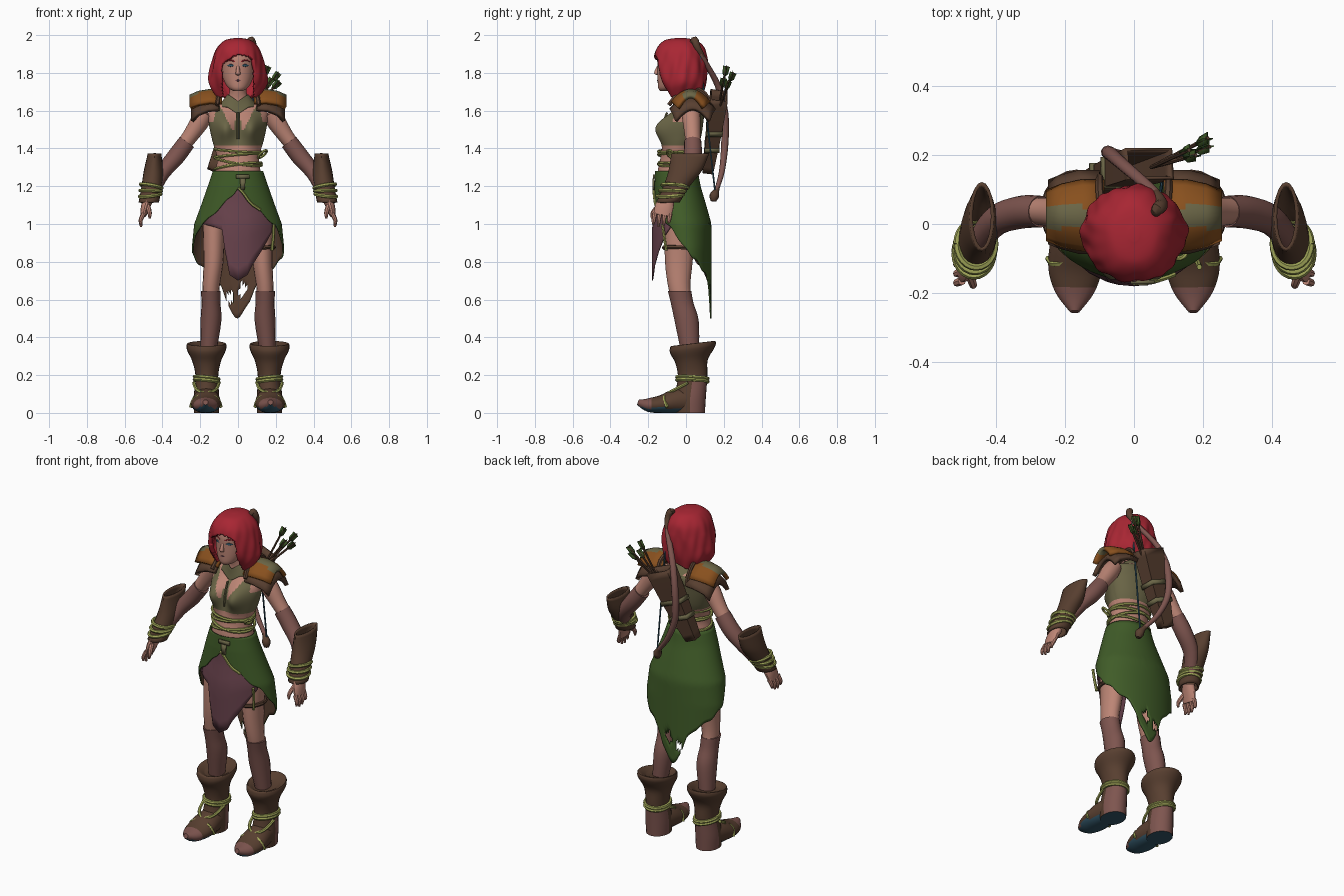
import bpy, bmesh, math
from mathutils import Vector

cube = bpy.data.objects.get("Cube")
if cube:
    bpy.data.objects.remove(cube, do_unlink=True)

X, Y, Z = Vector((1, 0, 0)), Vector((0, 1, 0)), Vector((0, 0, 1))
made = []


def colour(name, r, g, b):
    lin = [((c / 255 + 0.055) / 1.055) ** 2.4 for c in (r, g, b)] + [1]
    m = bpy.data.materials.new(name)
    m.use_nodes = True
    m.diffuse_color = lin
    m.node_tree.nodes["Principled BSDF"].inputs["Base Color"].default_value = lin
    return m


RED = colour("hair red", 168, 38, 51)
SKIN = colour("skin", 188, 133, 117)
OLIVE = colour("olive cloth", 106, 101, 70)
GREEN = colour("skirt green", 64, 92, 40)
BROWN = colour("leather brown", 88, 63, 48)
PLUM = colour("plum cloth", 104, 66, 76)
AMBER = colour("amber leather", 136, 80, 30)
ROPE = colour("rope lime", 160, 165, 88)
MAUVE = colour("mauve wrap", 126, 85, 79)
TEAL = colour("teal", 50, 86, 104)


def lerp(table, t):
    """Interpolate rows of a table keyed by their first value."""
    for p, q in zip(table, table[1:]):
        if t <= q[0]:
            f = max(0, (t - p[0]) / (q[0] - p[0]))
            return [a + (b - a) * f for a, b in zip(p[1:], q[1:])]
    return table[-1][1:]


def dense(pts, k):
    """Smooth a path with Catmull-Rom steps."""
    out, last = [], len(pts) - 1
    for i in range(last):
        q = [pts[max(0, min(last, i + d))] for d in (-1, 0, 1, 2)]
        for s in range(k):
            t = s / k
            out.append([b + 0.5 * t * (c - a + t * (2*a - 5*b + 4*c - d + t * (3*b - a - 3*c + d)))
                        for a, b, c, d in zip(*q)])
    return out + [list(pts[-1])]


def sheet(name, rows, mats, ring=False, caps=False, rule=None, drop=None,
          thick=0, inner=0, mirror=False, shape=None):
    """Skin a grid of points; rule picks a material for each face."""
    bm = bmesh.new()
    grid = [[bm.verts.new(shape(p) if shape else p) for p in r] for r in rows]
    n = len(rows[0])
    for r0, r1 in zip(grid, grid[1:]):
        for j in range(n if ring else n - 1):
            k = (j + 1) % n
            bm.faces.new((r0[j], r0[k], r1[k], r1[j]))
    if caps:
        bm.faces.new(grid[0])
        bm.faces.new(grid[-1])
    bmesh.ops.recalc_face_normals(bm, faces=bm.faces)
    if rule:
        for f in bm.faces:
            f.material_index = rule(f.calc_center_median(), f.normal)
    if drop:
        gone = [f for f in bm.faces if drop(f.calc_center_median())]
        bmesh.ops.delete(bm, geom=gone, context='FACES')
    me = bpy.data.meshes.new(name)
    bm.to_mesh(me)
    bm.free()
    for m in mats if isinstance(mats, list) else [mats]:
        me.materials.append(m)
    ob = bpy.data.objects.new(name, me)
    bpy.context.collection.objects.link(ob)
    if thick:
        s = ob.modifiers.new("thickness", 'SOLIDIFY')
        s.thickness, s.material_offset = thick, inner
    if mirror:
        ob.modifiers.new("mirror", 'MIRROR')
    made.append(ob)


def loft(name, pts, mats, n=16, k=4, flat=False, phase=0, caps=True, **kw):
    """Ellipses (x, y, z, a, b) skinned along a path, level if flat."""
    rows, u, pts = [], None, dense(pts, k)
    for i, p in enumerate(pts):
        if flat:
            u, v = X, Y
        else:
            t = (Vector(pts[min(i + 1, len(pts) - 1)][:3]) - Vector(pts[max(i - 1, 0)][:3])).normalized()
            u = (u - t * u.dot(t)) if u else (Y if abs(t.y) < 0.8 else Z).cross(t)
            u.normalize()
            v = t.cross(u)
        ang = [phase + math.tau * j / n for j in range(n)]
        rows.append([Vector(p[:3]) + u * p[3] * math.cos(a) + v * p[4] * math.sin(a) for a in ang])
    sheet(name, rows, mats, ring=True, caps=caps, **kw)


def cord(name, pts, r, mat, k=4, **kw):
    loft(name, [(*p, r, r) for p in pts], mat, n=6, k=k, **kw)


def band(name, x, y, z, a, b, r, mat, tilt=0, **kw):
    turn = [math.tau * i / 24 for i in range(25)]
    cord(name, [(x + a * math.cos(t), y + b * math.sin(t), z + tilt * math.cos(t + 0.6)) for t in turn],
         r, mat, k=1, **kw)


# Torso with painted top
def bust(p):
    if p.y < 0:
        p.y -= 0.062 * math.exp(-((abs(p.x) - 0.07) / 0.052) ** 2 - ((p.z - 1.505) / 0.075) ** 2)
    return p


def top_rule(c, n):
    x = abs(c.x)
    slot = c.y < 0 and c.z > 1.5 and 0.015 < x < 0.032 + 0.5 * (c.z - 1.5)
    armhole = c.y < 0.02 and c.z > 1.54 and x > 0.118 + 0.2 * (1.6 - c.z)
    return int(1.415 < c.z < 1.625 and not slot and not armhole)


loft("torso", [(0, 0, 1.02, .14, .09), (0, -.03, 1.15, .155, .115), (0, -.05, 1.27, .122, .1),
               (0, -.045, 1.35, .112, .09), (0, -.02, 1.45, .138, .097), (0, -.005, 1.54, .155, .097),
               (0, .02, 1.61, .15, .075), (0, .01, 1.65, .08, .058), (0, -.005, 1.69, .047, .048),
               (0, -.025, 1.77, .045, .048)], [SKIN, OLIVE], n=130, k=12, flat=True, shape=bust, rule=top_rule)
loft("scarf", [(0, .01, 1.62, .105, .085), (0, 0, 1.655, .08, .07), (0, -.01, 1.685, .056, .058)],
     OLIVE, n=32, flat=True, caps=False, thick=.008,
     shape=lambda p: p - Z * max(0, -p.y - .02) * max(0, .06 - abs(p.x)) * 12)
cord("chest_cord", [(0, -.1, 1.59), (0, -.125, 1.52), (0, -.135, 1.45)], .007, OLIVE)
for i, tilt in enumerate((.02, -.025, .012, -.01)):
    band("waist_cord", 0, -.043, 1.305 + .028 * i, .124, .103, .008, ROPE, tilt)
band("waist_loop", .13, -.08, 1.37, .022, .02, .007, ROPE, .02)

# Head and face
loft("head", [(0, -.115, 1.703, .02, .02), (0, -.095, 1.72, .05, .052), (0, -.07, 1.76, .075, .08),
              (0, -.055, 1.82, .088, .096), (0, -.05, 1.88, .09, .1), (0, -.045, 1.94, .07, .08),
              (0, -.045, 1.965, .03, .04)], SKIN, n=32, flat=True)
loft("nose", [(0, -.143, 1.84, .008, .008), (0, -.153, 1.815, .01, .012), (0, -.156, 1.795, .013, .012),
              (0, -.142, 1.787, .009, .009)], SKIN, n=10, flat=True)
cord("lips", [(-.024, -.137, 1.758), (0, -.149, 1.76), (.024, -.137, 1.758)], .005, PLUM)
loft("eye", [(.02, -.147, 1.838, .002, .002), (.038, -.141, 1.84, .008, .006), (.056, -.129, 1.838, .002, .002)],
     TEAL, n=8, mirror=True)
cord("eyebrow", [(.016, -.149, 1.859), (.04, -.141, 1.868), (.062, -.122, 1.86)], .004, RED, mirror=True)


# Wavy bob with an opening for the face
def wave(p):
    a = math.atan2(p.y + .03, p.x)
    fade = max(0, min(1, (1.975 - p.z) / .12))
    s = 1 + fade * (.022 * math.sin(8 * a + 22 * p.z) + .015 * math.sin(15 * a - 25 * p.z))
    return Vector((p.x * s, (p.y + .03) * s - .03, p.z + .012 * fade * math.sin(5 * a)))


loft("hair", [(0, -.03, 1.985, .015, .02), (0, -.03, 1.972, .07, .085), (0, -.03, 1.93, .112, .128),
              (0, -.03, 1.87, .135, .142), (0, -.028, 1.8, .15, .14), (0, -.02, 1.74, .152, .125),
              (0, -.01, 1.68, .118, .1)], RED, n=120, k=9, flat=True, shape=wave, thick=.02,
     drop=lambda c: c.z < 1.7 and c.y < 0 and abs(c.x) < .07
     or c.y < -.06 and abs(c.x) < .086 and c.z < 1.897 - 5.5 * (c.x - .012) ** 2)

# Skirt with a long pointed back
CUT = [(.5, 0, .24, .135), (.87, 0, .245, .135), (1.0, -.015, .232, .15), (1.1, -.03, .195, .137),
       (1.2, -.045, .16, .122), (1.28, -.05, .133, .113)]
HEM = [(0, 1.19), (25, 1.1), (45, 1.03), (65, .97), (88, .87), (125, .78), (148, .72), (158, .67),
       (165, .59), (176, .51), (180, .5)]


def skirt_point(phi, z, grow=0):
    cy, a, b = lerp(CUT, z)
    return Vector(((a + grow) * math.sin(phi), cy - (b + grow) * math.cos(phi), z))


def hem(phi):
    return lerp(HEM, abs(math.degrees(phi)))[0] + .007 * math.sin(13 * phi)


turns = [math.tau * j / 120 - math.pi for j in range(120)]
sheet("skirt", [[skirt_point(p, 1.28 + (hem(p) - 1.28) * v / 26) for p in turns] for v in range(27)],
      [GREEN, BROWN], ring=True, thick=.008, inner=1,
      drop=lambda c: c.y > 0 and any(((c.x - x) / .022) ** 2 + ((c.z - z) / .035) ** 2 < 1
                                     for x, z in ((-.045, .61), (.025, .65))))
cord("skirt_trim", [skirt_point(p / 10, hem(p / 10), .004) for p in range(0, 7)], .008, ROPE)
sheet("buckle", [[(x, -.175, z) for x in (-.01, .06)] for z in (1.24, 1.262)], OLIVE, thick=.012)
sheet("buckle_tongue", [[(.025 - w, -.178, z), (.025 + w, -.178, z)] for z, w in ((1.18, .01), (1.24, .016))],
      OLIVE, thick=.012)

# Ragged front panel tucked under the skirt: column x, top z, bottom z
PANEL = [(-.185, 1.06, 1.0), (-.13, 1.14, .985), (-.085, 1.2, .97), (-.07, 1.21, .86), (-.045, 1.22, .73),
         (0, 1.22, .7), (.05, 1.22, .73), (.075, 1.21, .78), (.12, 1.16, .85), (.17, 1.09, .94), (.195, 1.03, .98)]


def panel_y(x, z):
    cy, a, b = lerp(CUT, max(z, 1.0))
    out = max(0, min(1, (1.12 - z) * 8)) * (1 - (x / .2) ** 2)
    return cy - b * math.sqrt(max(.1, 1 - (x / a) ** 2)) + .012 - .028 * out


sheet("front_panel", [[(x, panel_y(x, z), z) for z in (t + (b - t) * v / 8 for v in range(9))]
                      for x, t, b in PANEL], PLUM, thick=.006)

# Legs and boots
loft("leg", [(.1, -.02, 1.1, .08, .085), (.125, -.03, 1.0, .062, .083), (.13, -.038, .8, .053, .073),
             (.143, -.035, .66, .045, .058), (.145, -.01, .55, .044, .055)], SKIN, flat=True, mirror=True)
loft("stocking", [(.145, -.034, .645, .052, .062), (.143, -.02, .58, .05, .06), (.143, .003, .49, .055, .064),
                  (.155, .02, .34, .044, .05)], MAUVE, flat=True, mirror=True)
loft("boot_shaft", [(.167, .02, 0, .066, .08), (.167, .022, .08, .068, .083), (.165, .035, .19, .06, .078),
                    (.166, .03, .27, .075, .085), (.167, .033, .325, .1, .115), (.167, .036, .35, .106, .122),
                    (.167, .036, .367, .098, .113), (.165, .03, .345, .06, .07)], [BROWN, TEAL, MAUVE],
     n=24, flat=True, mirror=True, shape=lambda p: p + Z * (p.z > .2) * .12 * (p.y - .03),
     rule=lambda c, n: 1 if c.z < .001 else 2 if c.z < .15 and c.y > .03 else 0)
loft("boot_foot", [(.167, .04, .07, .06, .07), (.168, -.05, .062, .075, .066), (.171, -.13, .046, .078, .048),
                   (.172, -.2, .042, .056, .036), (.172, -.255, .056, .014, .014)], [BROWN, TEAL, MAUVE], n=20,
     mirror=True, shape=lambda p: Vector((p.x, p.y, max(p.z, 0))),
     rule=lambda c, n: 1 if n.z < -.6 else 2 if c.y < -.18 else 0)
for z in (.17, .185):
    band("ankle_cord", .166, .034, z, .064, .082, .01, ROPE, .008, mirror=True)
for s in (-1, 1):
    cord("foot_cord", [(.167 + s * .067, .01, .16), (.168 + s * .05, -.06, .123), (.17, -.1, .1),
                       (.17 - s * .06, -.115, .077), (.17 - s * .08, -.1, .03)], .009, ROPE, mirror=True)
band("thigh_garter", .13, -.037, .87, .06, .08, .011, BROWN, .008)
cord("garter_cord", [(.19, -.125, 1.0), (.187, -.115, .93), (.18, -.105, .86)], .008, ROPE)

# Arms, bracers and hands
loft("upper_arm", [(.17, .025, 1.59, .045, .05), (.2, .03, 1.545, .05, .048), (.25, .035, 1.47, .042, .042),
                   (.31, .04, 1.39, .036, .038)], SKIN, mirror=True)
loft("sleeve", [(.27, .036, 1.435, .046, .046), (.33, .034, 1.355, .047, .048), (.4, .01, 1.27, .04, .044),
                (.45, -.05, 1.17, .033, .036)], MAUVE, mirror=True)
loft("bracer", [(.442, .022, 1.372, .036, .1), (.447, -.005, 1.28, .052, .088), (.457, -.05, 1.2, .054, .07),
                (.472, -.095, 1.115, .054, .062)], BROWN, n=20, flat=True, caps=False, thick=.01, mirror=True)
for i in range(3):
    band("wrist_cord", .459 + .003 * i, -.058 - .013 * i, 1.2 - .024 * i, .056, .068, .01, ROPE,
         .012 - .01 * i, mirror=True)
loft("palm", [(.472, -.095, 1.14, .028, .038), (.49, -.115, 1.09, .024, .05), (.502, -.125, 1.045, .016, .046)],
     SKIN, n=14, mirror=True)
for i in range(4):
    y, drop = -.165 + .027 * i, (.012, 0, .004, .02)[i]
    loft("finger", [(.5, y, 1.055, .012, .013), (.515, y - .006, 1.02, .011, .011),
                    (.513, y - .008, .985 + drop, .006, .006)], SKIN, n=8, mirror=True)
loft("thumb", [(.48, -.14, 1.1, .014, .015), (.468, -.175, 1.06, .012, .012), (.468, -.18, 1.03, .006, .006)],
     SKIN, n=8, mirror=True)

# Layered shoulder plates, narrower towards the arm
for name, prof, mats, mid, half, bend in (
        ("shoulder_plate", [(.085, 1.712), (.15, 1.715), (.21, 1.705), (.256, 1.685)], [AMBER, OLIVE], .025, .105, 6),
        ("shoulder_underplate", [(.1, 1.68), (.16, 1.675), (.22, 1.65), (.25, 1.615)], [BROWN, BROWN], .035, .122, 4.5)):
    sheet(name, [[(x, mid + s * (half - max(0, x - .18) * .4), z - bend * (s * half) ** 2)
                  for s in (j / 6 - 1 for j in range(13))] for x, z in prof],
          mats, thick=.022, mirror=True, rule=lambda c, n: int(abs(c.y - .02) < .03))
cord("shoulder_strap", [(.11, -.09, 1.63), (.1, -.04, 1.69), (.095, .03, 1.72), (.1, .1, 1.69), (.1, .135, 1.62)],
     .012, BROWN, mirror=True)

# Quiver and arrows
loft("quiver", [(-.13, .115, 1.28, .05, .04), (-.04, .145, 1.48, .085, .055), (.045, .175, 1.68, .105, .065)],
     BROWN, n=4, phase=math.pi / 4, caps=False, thick=.012)
for x, y, z, s in ((-.03, .15, 1.5, .92), (-.07, .137, 1.41, .82)):
    loft("quiver_band", [(x - .005, y, z - .012, .105 * s, .068 * s), (x + .005, y, z + .012, .107 * s, .069 * s)],
         OLIVE, n=4, k=1, phase=math.pi / 4, caps=False, thick=.008)
for dx, dy, dz in ((.16, .215, 1.835), (.215, .25, 1.8), (.18, .2, 1.77), (.22, .225, 1.755)):
    tip, base = Vector((dx, dy, dz)), Vector((.05, .165, 1.58))
    cord("arrow", [base, tip], .006, BROWN, k=1)
    d = (tip - base).normalized()
    for side in (d.cross(Y).normalized(), d.cross(X).normalized()):
        sheet("fletching", [[tip - d * s + side * w, tip - d * s - side * w]
                            for s, w in ((.055, .006), (.04, .016), (0, .018), (.012, .004))], GREEN, thick=.003)

# Bow slung over the back
loft("bow", [(.06, .03, 1.955, .012, .012), (.07, .045, 1.975, .02, .018), (.08, .06, 1.935, .018, .018),
             (.05, .1, 1.86, .014, .016), (-.03, .17, 1.73, .016, .018), (-.07, .205, 1.58, .02, .02),
             (-.07, .205, 1.42, .019, .019), (-.01, .19, 1.28, .015, .016), (.06, .165, 1.19, .013, .013),
             (.085, .15, 1.15, .026, .024), (.09, .145, 1.12, .014, .014)], [MAUVE, BROWN], n=10,
     rule=lambda c, n: int(c.z > 1.89 or c.z < 1.19))
cord("bowstring", [(.075, .07, 1.92), (.085, .155, 1.16)], .005, TEAL, k=1)

# Smooth shading with crisp edges
bpy.ops.object.select_all(action='DESELECT')
for ob in made:
    ob.select_set(True)
bpy.context.view_layer.objects.active = made[0]
bpy.ops.object.shade_smooth_by_angle(angle=math.radians(40))
